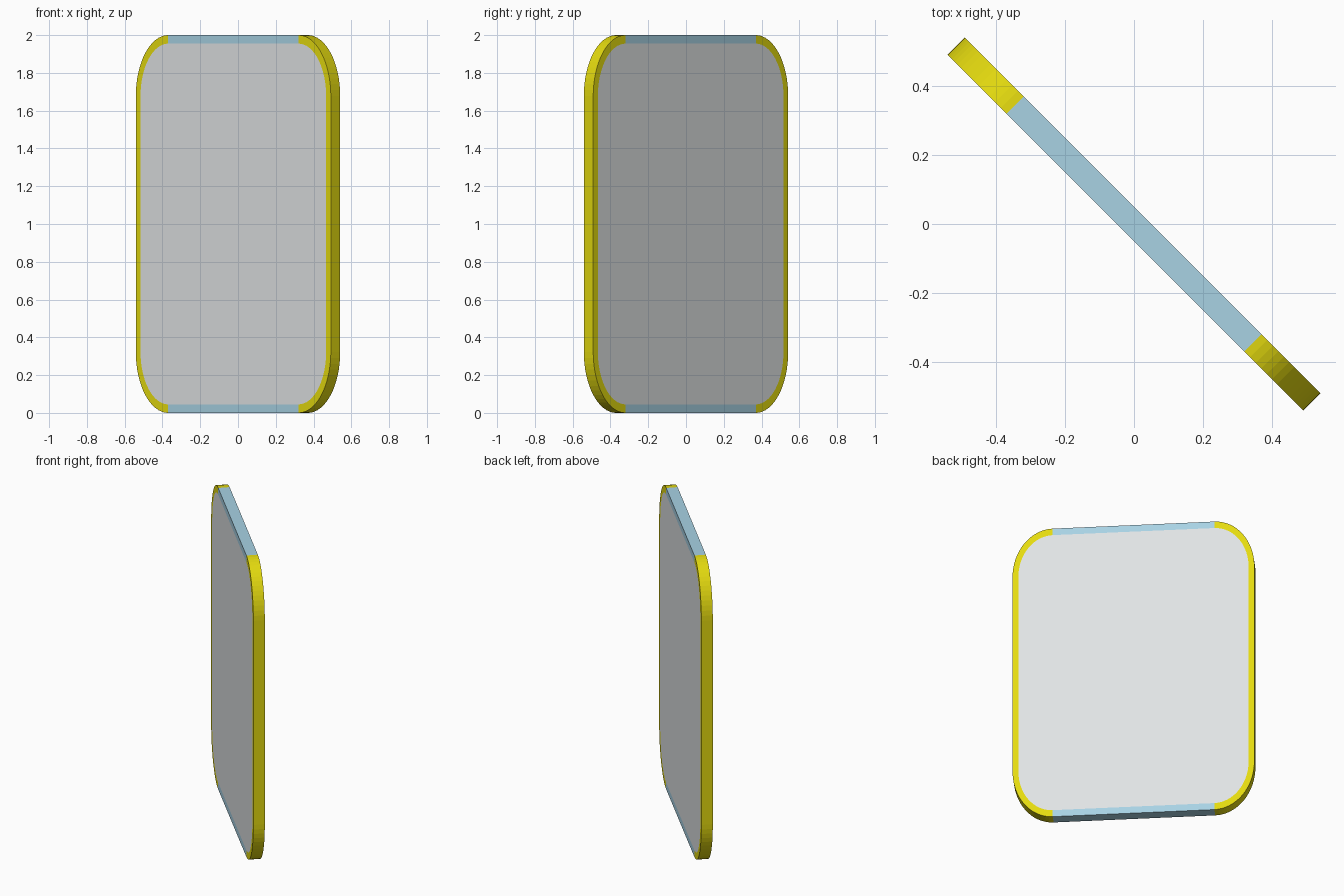
import bpy, bmesh, math
from mathutils import Matrix

if "Cube" in bpy.data.objects:
    bpy.data.objects.remove(bpy.data.objects["Cube"])

HALF_W, HEIGHT, THICK = 0.73, 2.0, 0.07
RX, RZ = 0.242, 0.323          # elliptical corner radii
BX, BZ = 0.035, 0.045          # border widths at sides and top/bottom
SEAM = HALF_W - RX             # where the bars meet the rounded sides
SEGS = 16
TURN = Matrix.Rotation(math.radians(-45), 4, 'Z')


def srgb(r, g, b):
    f = lambda c: c / 12.92 if c <= 0.04045 else ((c + 0.055) / 1.055) ** 2.4
    return (f(r / 255), f(g / 255), f(b / 255), 1.0)


def material(name, colour):
    m = bpy.data.materials.new(name)
    m.diffuse_color = colour
    m.use_nodes = True
    m.node_tree.nodes["Principled BSDF"].inputs["Base Color"].default_value = m.diffuse_color
    return m


yellow = material("yellow", srgb(228, 218, 15))
blue = material("pale blue", srgb(168, 210, 228))
grey = material("light grey", srgb(224, 227, 228))


def side_profile(dx, dz):
    """Right half outline, bottom to top, inset by dx and dz."""
    pts = []
    for sign in (-1, 1):
        zc = RZ if sign < 0 else HEIGHT - RZ
        for i in range(SEGS + 1):
            t = i / SEGS * math.pi / 2
            a = -math.pi / 2 + t if sign < 0 else t
            pts.append((SEAM + (RX - dx) * math.cos(a), zc + (RZ - dz) * math.sin(a)))
    return pts


def slab(name, mat, faces):
    """Extrude flat outlines through the thickness and turn the part 45 degrees."""
    bm = bmesh.new()
    for outline in faces:
        bm.faces.new([bm.verts.new((x, -THICK / 2, z)) for x, z in outline])
    bmesh.ops.remove_doubles(bm, verts=bm.verts, dist=1e-5)
    ext = bmesh.ops.extrude_face_region(bm, geom=bm.faces[:], use_keep_orig=True)
    moved = [v for v in ext["geom"] if isinstance(v, bmesh.types.BMVert)]
    bmesh.ops.translate(bm, verts=moved, vec=(0, THICK, 0))
    bmesh.ops.recalc_face_normals(bm, faces=bm.faces)
    bm.transform(TURN)
    me = bpy.data.meshes.new(name)
    bm.to_mesh(me)
    bm.free()
    me.materials.append(mat)
    ob = bpy.data.objects.new(name, me)
    bpy.context.collection.objects.link(ob)


outer, inner = side_profile(0, 0), side_profile(BX, BZ)

# Rounded side frames, mirrored left and right
for side, s in (("left", -1), ("right", 1)):
    strip = [[(s * x, z) for x, z in (outer[i], outer[i + 1], inner[i + 1], inner[i])]
             for i in range(len(outer) - 1)]
    slab(side + "_frame", yellow, strip)

# Straight bars at top and bottom
for name, z0, z1 in (("bottom_bar", 0, BZ), ("top_bar", HEIGHT - BZ, HEIGHT)):
    slab(name, blue, [[(-SEAM, z0), (SEAM, z0), (SEAM, z1), (-SEAM, z1)]])

# Flush centre panel filling the frame
slab("centre_panel", grey, [inner + [(-x, z) for x, z in reversed(inner)]])
